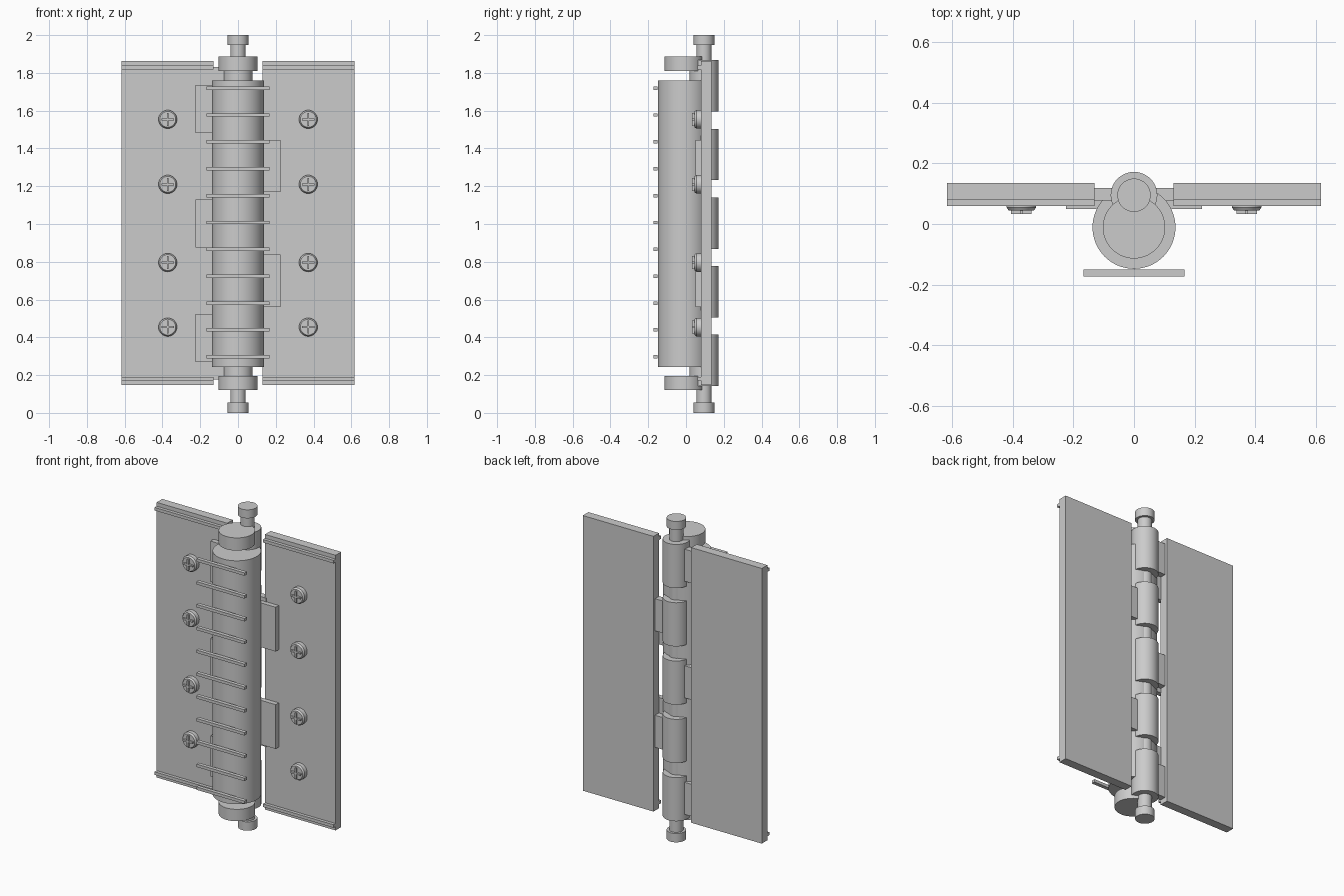
import bpy, math

if "Cube" in bpy.data.objects:
    bpy.data.objects.remove(bpy.data.objects["Cube"])

PIN_Y = 0.095      # hinge pin axis
BARREL_Y = -0.011  # spring barrel axis


def box(name, x, y, z):
    """Box from (min, max) ranges."""
    bpy.ops.mesh.primitive_cube_add(size=1, location=[sum(r) / 2 for r in (x, y, z)])
    o = bpy.context.object
    o.name = name
    o.scale = [abs(r[1] - r[0]) for r in (x, y, z)]
    bpy.ops.object.transform_apply(location=False, rotation=False, scale=True)
    return o


def cyl(name, r, y, z0, z1, sides=48):
    """Vertical cylinder on x = 0."""
    bpy.ops.mesh.primitive_cylinder_add(vertices=sides, radius=r, depth=z1 - z0,
                                        location=(0, y, (z0 + z1) / 2))
    o = bpy.context.object
    o.name = name
    bpy.ops.object.shade_smooth_by_angle(angle=math.radians(35))
    return o


def screw(x, z):
    # head disc and tapered crown
    for r1, r2, y0, y1 in ((0.049, 0.049, 0.082, 0.055), (0.049, 0.042, 0.055, 0.045)):
        bpy.ops.mesh.primitive_cone_add(vertices=32, radius1=r1, radius2=r2, depth=y0 - y1,
                                        location=(x, (y0 + y1) / 2, z),
                                        rotation=(math.pi / 2, 0, 0))
        bpy.context.object.name = "screw_head"
        bpy.ops.object.shade_smooth_by_angle(angle=math.radians(30))
    # cross
    box("screw_cross_h", (x - 0.034, x + 0.034), (0.033, 0.047), (z - 0.005, z + 0.005))
    box("screw_cross_v", (x - 0.005, x + 0.005), (0.033, 0.047), (z - 0.034, z + 0.034))


# leaves with edge rails and screws
for s in (-1, 1):
    xr = sorted((s * 0.13, s * 0.617))
    box("leaf", xr, (0.08, 0.135), (0.147, 1.862))
    box("top_rail", xr, (0.06, 0.081), (1.819, 1.838))
    box("bottom_rail", xr, (0.06, 0.081), (0.171, 0.19))
    for z in (1.554, 1.21, 0.796, 0.454):
        screw(s * 0.372, z)

# pin with a head at each end
cyl("pin", 0.04, PIN_Y, 0.03, 1.97)
cyl("pin_top_head", 0.055, PIN_Y, 1.947, 2.0)
cyl("pin_bottom_head", 0.055, PIN_Y, 0.0, 0.055)

# knuckles, alternating connectors to the leaves, and front tabs
for i in range(5):
    s = -1 if i % 2 == 0 else 1
    zc = 1.731 - i * 0.3633
    cyl("knuckle", 0.077, PIN_Y, zc - 0.136, zc + 0.136)
    box("knuckle_connector", sorted((s * 0.05, s * 0.14)), (0.078, 0.119),
        (zc - 0.1, zc + 0.1))
    zt = 1.61 - i * 0.3035
    h = 0.127 if s < 0 else 0.138
    box("tab", sorted((s * 0.09, s * 0.225)), (0.05, 0.081), (zt - h, zt + h))

# spring barrel and its end caps
cyl("barrel", 0.137, BARREL_Y, 0.244, 1.761, 64)
cyl("top_cap", 0.103, BARREL_Y, 1.809, 1.888)
cyl("bottom_cap", 0.103, BARREL_Y, 0.122, 0.196)

# horizontal bars in front of the barrel
for i in range(11):
    z = 1.719 - i * 0.1422
    box("front_bar", (-0.166, 0.166), (-0.173, -0.15), (z - 0.009, z + 0.009))
